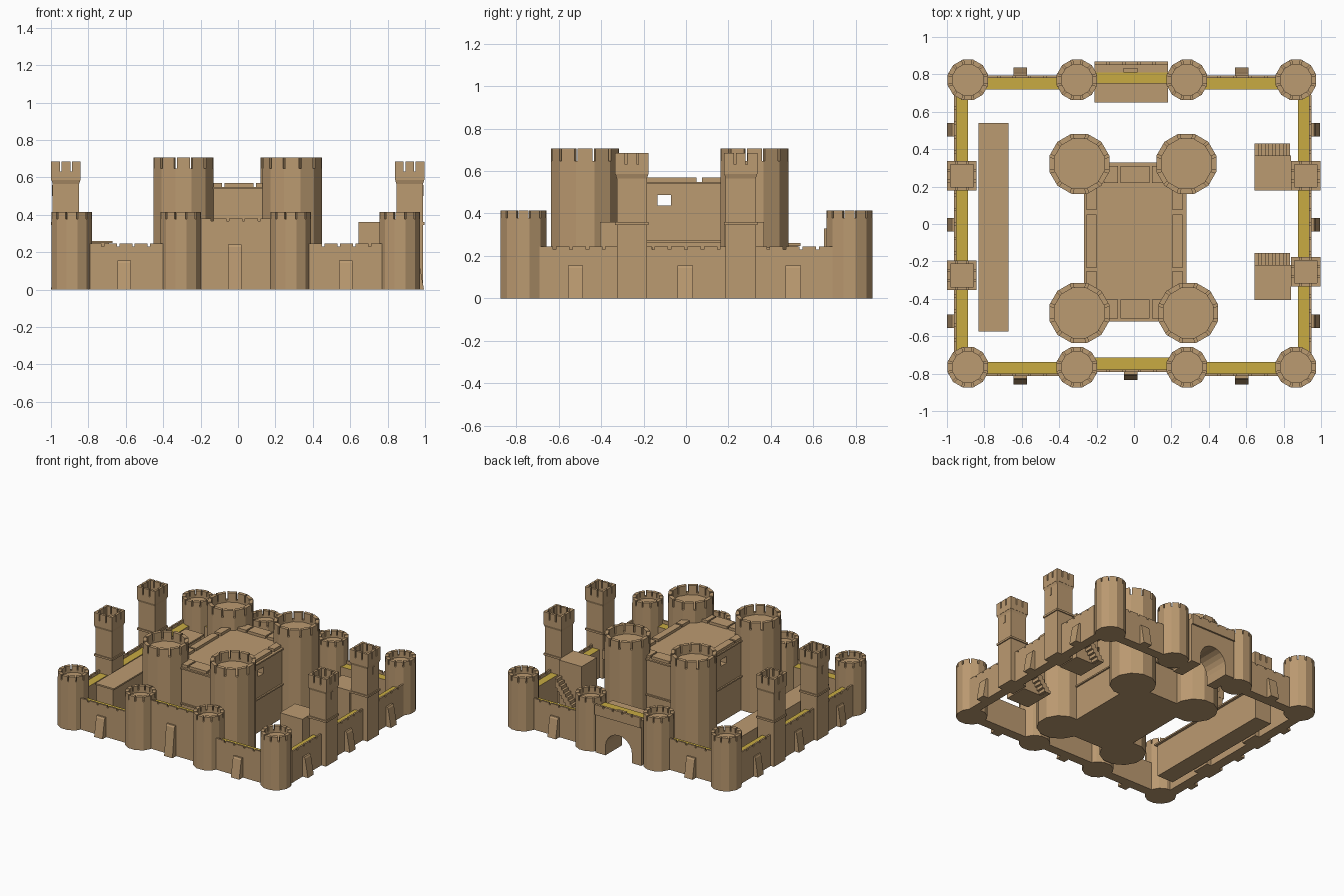
import bpy, bmesh, math

if "Cube" in bpy.data.objects:
    bpy.data.objects.remove(bpy.data.objects["Cube"])

def material(name, rgb):
    m = bpy.data.materials.new(name)
    m.diffuse_color = (*rgb, 1)
    m.use_nodes = True
    m.node_tree.nodes["Principled BSDF"].inputs["Base Color"].default_value = m.diffuse_color
    return m

STONE = material("tan_stone", (0.50, 0.325, 0.165))
WALK = material("yellow_walkway", (0.58, 0.41, 0.055))

def finish(bm, name):
    bmesh.ops.recalc_face_normals(bm, faces=bm.faces)
    me = bpy.data.meshes.new(name)
    bm.to_mesh(me)
    bm.free()
    me.materials.append(STONE)
    me.materials.append(WALK)
    ob = bpy.data.objects.new(name, me)
    bpy.context.collection.objects.link(ob)
    return ob

def prism(bm, a, b, top_mat=0):
    """Solid between two matching outlines of 3D points."""
    va, vb = [bm.verts.new(p) for p in a], [bm.verts.new(p) for p in b]
    n = len(a)
    bm.faces.new(va[::-1])
    bm.faces.new(vb).material_index = top_mat
    for i in range(n):
        j = (i + 1) % n
        bm.faces.new((va[i], va[j], vb[j], vb[i]))

def box(bm, x0, x1, y0, y1, z0, z1, top_mat=0):
    c = [(x0, y0), (x1, y0), (x1, y1), (x0, y1)]
    prism(bm, [(x, y, z0) for x, y in c], [(x, y, z1) for x, y in c], top_mat)

def merlons(bm, x0, x1, y0, y1, z0, z1, n, gap):
    """Row of n blocks along the longer side of the rectangle."""
    along_x = (x1 - x0) > (y1 - y0)
    lo, hi = (x0, x1) if along_x else (y0, y1)
    step = (hi - lo + gap) / n
    for i in range(n):
        a = lo + i * step
        b = a + step - gap
        if along_x:
            box(bm, a, b, y0, y1, z0, z1)
        else:
            box(bm, x0, x1, a, b, z0, z1)

# Round towers: twelve-sided drum, sunken deck, ring of merlons
def round_tower(name, cx, cy, r, ri, h, notch, n=12):
    bm = bmesh.new()
    zc = h - notch
    def pt(rad, i, z):
        a = math.tau * (i + 0.5) / n
        return (cx + rad * math.cos(a), cy + rad * math.sin(a), z)
    rings = [[bm.verts.new(pt(rad, i, z)) for i in range(n)]
             for rad, z in ((r, 0), (r, zc), (ri, zc), (ri, zc - 0.015))]
    bm.faces.new(rings[0][::-1])
    bm.faces.new(rings[3])
    for lo, hi in zip(rings, rings[1:]):
        for i in range(n):
            j = (i + 1) % n
            bm.faces.new((lo[i], lo[j], hi[j], hi[i]))
    def side(rad, i, t, z):
        p, q = pt(rad, i, z), pt(rad, i + 1, z)
        return tuple(u + (v - u) * t for u, v in zip(p, q))
    for i in range(n):
        foot, head = [[side(r, i, .09, z), side(r, i, .91, z), side(ri, i, .91, z), side(ri, i, .09, z)]
                      for z in (zc, h)]
        prism(bm, foot, head)
    finish(bm, name)

for y, label in ((-0.765, "front"), (0.77, "back")):
    for i, x in enumerate((-0.888, -0.305, 0.283, 0.866)):
        round_tower(f"{label}_wall_tower_{i}", x, y, 0.112, 0.085, 0.415, 0.037)
for i, (x, y) in enumerate(((-0.292, 0.322), (0.28, 0.322), (-0.292, -0.475), (0.29, -0.475))):
    round_tower(f"keep_tower_{i}", x, y, 0.166, 0.138, 0.705, 0.058)

# Curtain walls: yellow walkway on top, thin notched parapet on the outer edge
def wall(name, x0, x1, y0, y1, out, h=0.245, n=5):
    bm = bmesh.new()
    box(bm, x0, x1, y0, y1, 0, h - 0.025, 1)
    t = 0.013
    p = {"-y": (x0, x1, y0 - t, y0), "+y": (x0, x1, y1, y1 + t),
         "-x": (x0 - t, x0, y0, y1), "+x": (x1, x1 + t, y0, y1)}[out]
    box(bm, *p, 0, h - 0.014)
    merlons(bm, *p, h - 0.014, h, n, 0.013)
    finish(bm, name)

wall("front_wall_left", -0.80, -0.40, -0.80, -0.737, "-y")
wall("front_wall_right", 0.38, 0.78, -0.80, -0.737, "-y")
wall("front_wall_center", -0.215, 0.19, -0.777, -0.715, "-y", 0.38)
wall("back_wall_left", -0.80, -0.40, 0.72, 0.78, "+y")
wall("back_wall_right", 0.38, 0.78, 0.72, 0.78, "+y")
wall("left_wall", -0.95, -0.887, -0.69, 0.69, "-x", n=18)
wall("right_wall", 0.877, 0.936, -0.69, 0.69, "+x", n=18)

# Sloping buttresses: base on the wall face, leaning in towards the top
def buttress(name, x, y, dx, dy, h=0.155, depth=0.045, w=0.036):
    bm = bmesh.new()
    prof = [(-0.01, 0), (depth, 0), (depth * 0.45, h - 0.012), (depth * 0.3, h), (-0.01, h)]
    ends = [[(x + dx * d + dy * s, y + dy * d + dx * s, z) for d, z in prof] for s in (-w, w)]
    prism(bm, *ends)
    finish(bm, name)

for i, x in enumerate((-0.607, 0.575)):
    buttress(f"front_buttress_{i}", x, -0.813, 0, -1)
    buttress(f"back_buttress_{i}", x, 0.793, 0, 1)
for i, y in enumerate((-0.52, -0.003, 0.505)):
    buttress(f"left_buttress_{i}", -0.961, y, -1, 0, depth=0.039)
    buttress(f"right_buttress_{i}", 0.949, y, 1, 0)
buttress("front_center_buttress", -0.018, -0.79, 0, -1, h=0.24)

# Gatehouse at the back with an arched passage
bm = bmesh.new()
gx, gr, spring = -0.017, 0.115, 0.07
arch = [(gx + gr * math.cos(math.pi * k / 10), spring + gr * math.sin(math.pi * k / 10)) for k in range(11)]
def gate_part(y0, y1, h):
    prof = [(-0.212, 0), (-0.212, h), (0.182, h), (0.182, 0), (gx + gr, 0)] + arch + [(gx - gr, 0)]
    prism(bm, [(x, y0, z) for x, z in prof], [(x, y1, z) for x, z in prof])
gate_part(0.65, 0.75, 0.33)
gate_part(0.75, 0.855, 0.35)
box(bm, -0.212, 0.182, 0.75, 0.81, 0.349, 0.355, 1)
box(bm, -0.212, 0.182, 0.85, 0.868, 0.30, 0.365)
merlons(bm, -0.212, 0.182, 0.85, 0.868, 0.365, 0.38, 5, 0.013)
box(bm, -0.055, 0.02, 0.81, 0.835, 0.345, 0.365)
finish(bm, "back_gatehouse")

# Keep body with a window bored straight through
bm = bmesh.new()
box(bm, -0.255, 0.268, -0.51, 0.317, 0, 0.543)
keep = finish(bm, "keep_body")
bm = bmesh.new()
box(bm, -0.5, 0.5, -0.135, -0.07, 0.437, 0.488)
cutter = finish(bm, "window_cutter")
cutter.hide_render = True
cutter.hide_set(True)
cut = keep.modifiers.new("window", "BOOLEAN")
cut.operation, cut.object, cut.solver = "DIFFERENCE", cutter, "EXACT"

# Keep string courses and roof-edge merlons
bm = bmesh.new()
for z in (0.262, 0.538):
    box(bm, -0.266, 0.28, -0.521, 0.328, z, z + 0.011)
finish(bm, "keep_string_courses")
bm = bmesh.new()
for x0, x1 in ((-0.255, -0.2), (0.205, 0.26)):
    for y0, y1 in ((-0.36, -0.25), (-0.235, 0.05), (0.075, 0.19)):
        box(bm, x0, x1, y0, y1, 0.545, 0.57)
for y0, y1 in ((-0.505, -0.405), (0.22, 0.31)):
    for x0, x1 in ((-0.16, -0.085), (-0.072, 0.083), (0.096, 0.17)):
        box(bm, x0, x1, y0, y1, 0.545, 0.57)
finish(bm, "keep_merlons")

# Square watchtowers on the side walls
def square_tower(name, cx, cy, out):
    bm = bmesh.new()
    r, R, t = 0.071, 0.079, 0.018
    box(bm, cx - r, cx + r, cy - r, cy + r, 0, 0.57)
    box(bm, cx - R, cx + R, cy - R, cy + R, 0.345, 0.36)
    a, b = [(cx - r, cy - r), (cx + r, cy - r), (cx + r, cy + r), (cx - r, cy + r)], R / r
    prism(bm, [(x, y, 0.565) for x, y in a],
          [(cx + (x - cx) * b, cy + (y - cy) * b, 0.59) for x, y in a])
    for s in (-1, 1):
        e0, e1 = sorted((s * R, s * (R - t)))
        rows = ((cx + e0, cx + e1, cy - R, cy + R), (cx - R, cx + R, cy + e0, cy + e1))
        for row in rows:
            box(bm, *row, 0.585, 0.63)
            merlons(bm, *row, 0.63, 0.685, 3, 0.009)
    f0, f1 = sorted((cx + out * r, cx + out * (r + 0.004)))
    box(bm, f0, f1, cy - 0.009, cy + 0.009, 0.5, 0.56)
    finish(bm, name)

square_tower("left_watchtower_back", -0.92, 0.258, -1)
square_tower("left_watchtower_front", -0.92, -0.275, -1)
square_tower("right_watchtower_back", 0.918, 0.258, 1)
square_tower("right_watchtower_front", 0.918, -0.255, 1)

# Guardhouses with stairs rising towards the right wall
for i, y in enumerate((0.18, -0.405)):
    bm = bmesh.new()
    box(bm, 0.645, 0.84, y, y + 0.187, 0, 0.36)
    finish(bm, f"guardhouse_{i}")
    bm = bmesh.new()
    for k in range(10):
        x, z = 0.645 + k * 0.0188, 0.024 * (k + 1)
        box(bm, x, x + 0.0188, y + 0.187, y + 0.25, max(0, z - 0.07), z)
    finish(bm, f"stairs_{i}")

# Long hall along the left wall, with a thin overhanging roof
bm = bmesh.new()
box(bm, -0.83, -0.69, -0.56, 0.525, 0, 0.25)
box(bm, -0.832, -0.67, -0.575, 0.54, 0.248, 0.26)
finish(bm, "long_hall")
